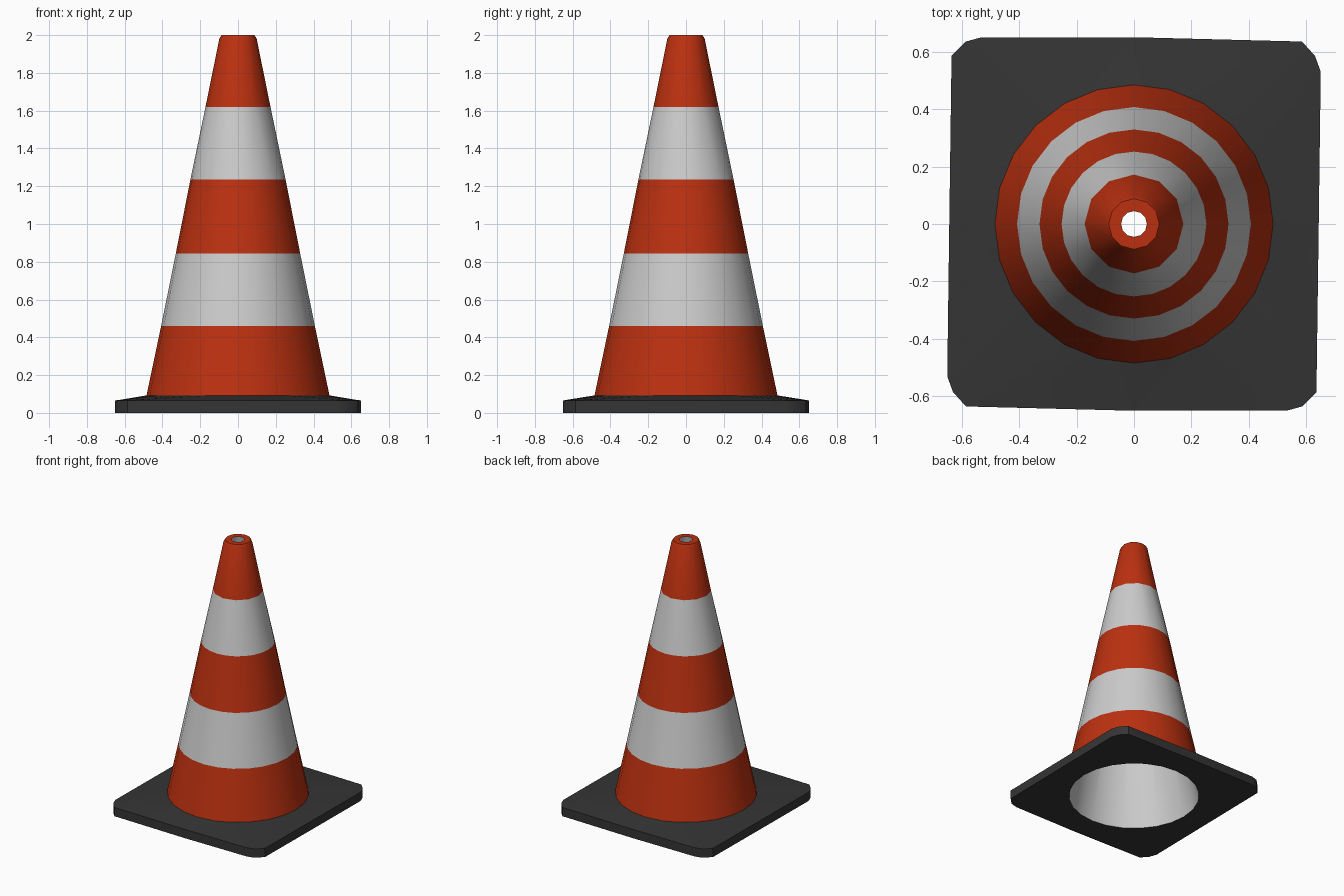
import bpy, bmesh
from math import sin, cos, atan2, pi, radians

if "Cube" in bpy.data.objects:
    bpy.data.objects.remove(bpy.data.objects["Cube"])


def material(name, rgb):
    m = bpy.data.materials.new(name)
    m.diffuse_color = (*rgb, 1)
    m.use_nodes = True
    m.node_tree.nodes["Principled BSDF"].inputs["Base Color"].default_value = m.diffuse_color
    return m


ORANGE = material("orange_plastic", (0.5, 0.03, 0.005))
WHITE = material("white_band", (0.8, 0.8, 0.8))
BLACK = material("black_rubber", (0.035, 0.035, 0.035))


def ring(r, z, n):
    return [(r * cos(2 * pi * i / n), r * sin(2 * pi * i / n), z) for i in range(n)]


def stitch(bm, a, b):
    """Join two loops, ordered by angle, that may differ in vertex count."""
    def ang(loop, i):
        v = loop[i % len(loop)].co
        return atan2(v.y, v.x) % (2 * pi) + 2 * pi * (i // len(loop))
    i = j = 0
    na, nb = len(a), len(b)
    while i < na or j < nb:
        ta, tb = ang(a, i + 1), ang(b, j + 1)
        p, q = a[i % na], b[j % nb]
        p2, q2 = a[(i + 1) % na], b[(j + 1) % nb]
        if i < na and j < nb and abs(ta - tb) < 1e-4:
            bm.faces.new((p, p2, q2, q))
            i, j = i + 1, j + 1
        elif j >= nb or (i < na and ta < tb):
            bm.faces.new((p, p2, q))
            i += 1
        else:
            bm.faces.new((p, q2, q))
            j += 1


def skin(name, loops, mat, angle=35):
    bm = bmesh.new()
    rows = [[bm.verts.new(c) for c in loop] for loop in loops]
    for a, b in zip(rows, rows[1:]):
        stitch(bm, a, b)
    me = bpy.data.meshes.new(name)
    bm.to_mesh(me)
    bm.free()
    me.materials.append(mat)
    ob = bpy.data.objects.new(name, me)
    bpy.context.collection.objects.link(ob)
    bpy.ops.object.select_all(action='DESELECT')
    ob.select_set(True)
    bpy.context.view_layer.objects.active = ob
    bpy.ops.object.shade_smooth_by_angle(angle=radians(angle))
    return ob


# Base plate: rounded square with a central opening and a raised collar
half = [(0.643, 0), (0.65, 0.53), (0.63, 0.585), (0.585, 0.635),
        (0, 0.65), (-0.53, 0.65), (-0.585, 0.635), (-0.635, 0.585)]
outline = half + [(-x, -y) for x, y in half]
skin("base_plate", [ring(0.455, 0, 24),
                    [(x, y, 0) for x, y in outline],
                    [(x, y, 0.066) for x, y in outline],
                    ring(0.475, 0.094, 24)], BLACK)

# Alternating outer bands of the cone, coarser toward the tip
levels = [(0.487, 0.08, 24), (0.407, 0.46, 24), (0.329, 0.845, 24),
          (0.252, 1.235, 24), (0.172, 1.62, 12)]
for k, (lo, hi) in enumerate(zip(levels, levels[1:])):
    skin(f"cone_band_{k + 1}", [ring(*lo), ring(*hi)], WHITE if k % 2 else ORANGE)

# Tip with a rounded rim around the hole
skin("cone_tip", [ring(*levels[-1]), ring(0.099, 1.98, 12),
                  ring(0.088, 2.0, 12), ring(0.045, 2.0, 12)], ORANGE, 60)

# Pale inner wall, seen from below
skin("inner_wall", [ring(0.045, 2.0, 12), ring(0.125, 1.62, 12),
                    ring(0.455, 0, 24)], WHITE)
